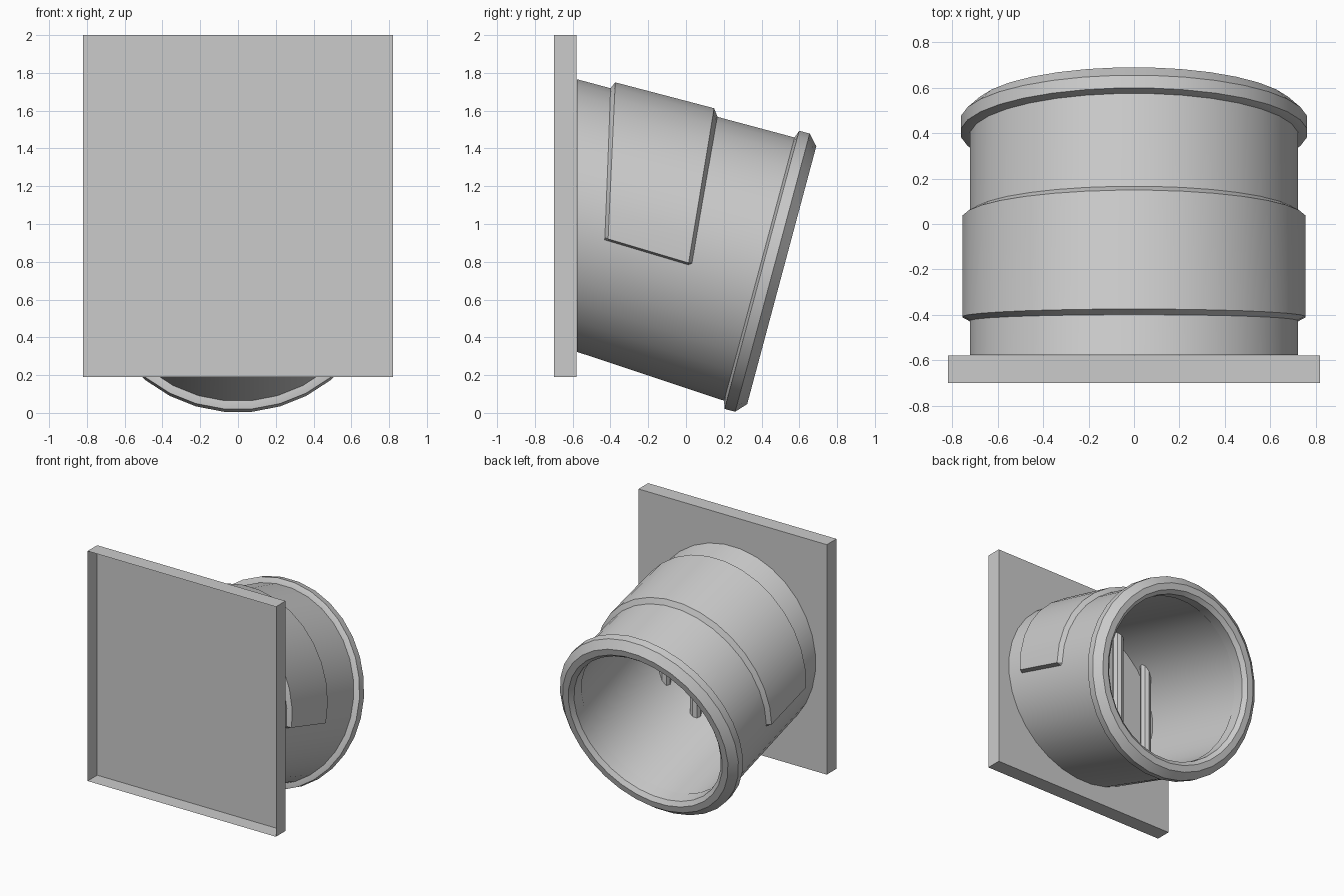
import bpy, bmesh, math
from mathutils import Vector

if "Cube" in bpy.data.objects:
    bpy.data.objects.remove(bpy.data.objects["Cube"])

SEG = 32
TILT = math.radians(15)
START, END = Vector((0, -0.578, 1.045)), Vector((0, 0.388, 0.761))
UP0, UP1 = Vector((0, 0, 1)), Vector((0, math.sin(TILT), math.cos(TILT)))
AXIS = Vector((0, math.cos(TILT), -math.sin(TILT)))


def pipe_point(t, angle, r, d=0.0):
    """Point on the pipe: t runs from plate to rim, d is extra distance past the end."""
    up = UP0.lerp(UP1, t).normalized()
    side = Vector((math.cos(angle), 0, 0))
    return START.lerp(END, t) + AXIS * d + (side + up * math.sin(angle)) * r


def finish(name, bm, smooth=True):
    bmesh.ops.recalc_face_normals(bm, faces=bm.faces)
    mesh = bpy.data.meshes.new(name)
    bm.to_mesh(mesh)
    bm.free()
    ob = bpy.data.objects.new(name, mesh)
    bpy.context.collection.objects.link(ob)
    if smooth:
        bpy.ops.object.select_all(action='DESELECT')
        ob.select_set(True)
        bpy.context.view_layer.objects.active = ob
        bpy.ops.object.shade_smooth_by_angle(angle=math.radians(25))
    return ob


def ring_sweep(name, profile):
    """Sweep a closed profile of (t, d, radius) around the pipe axis."""
    bm = bmesh.new()
    rings = [[bm.verts.new(pipe_point(t, (i + 0.5) * math.tau / SEG, r, d))
              for i in range(SEG)] for t, d, r in profile]
    for a, b in zip(rings, rings[1:] + rings[:1]):
        for i in range(SEG):
            j = (i + 1) % SEG
            bm.faces.new((a[i], a[j], b[j], b[i]))
    return finish(name, bm)


# Pipe wall, skewed between the upright plate and the tilted rim
ring_sweep("pipe_wall", [(0, 0, 0.725), (1, 0.01, 0.725), (1, 0.01, 0.635), (0, 0, 0.665)])

# Chamfered collar at the open end
ring_sweep("end_rim", [(1, 0, 0.725), (1, 0.014, 0.766), (1, 0.072, 0.766), (1, 0.123, 0.71),
                       (1, 0.123, 0.66), (1, 0.095, 0.63), (1, 0, 0.63)])

# Raised saddle band over the upper half, with bevelled borders
bm = bmesh.new()
step = math.tau / SEG
angles = [(i - 0.5) * step for i in range(SEG // 2 + 2)]
angles = [angles[0] - 0.02] + angles + [angles[-1] + 0.02]
ts = [0.155, 0.175, 0.625, 0.645]
rows = []
for k, t in enumerate(ts):
    rows.append([])
    for i, a in enumerate(angles):
        border = k in (0, 3) or i in (0, len(angles) - 1)
        rows[-1].append(bm.verts.new(pipe_point(t, a, 0.722 if border else 0.759)))
for a, b in zip(rows, rows[1:]):
    for i in range(len(angles) - 1):
        bm.faces.new((a[i], b[i], b[i + 1], a[i + 1]))
finish("saddle_band", bm)

# Wall plate: a shallow tray whose front is open
bm = bmesh.new()
bmesh.ops.create_cube(bm, size=1)
for v in bm.verts:
    v.co = Vector((v.co.x * 1.64, v.co.y * 0.12 - 0.64, v.co.z * 1.81 + 1.095))
front = [f for f in bm.faces if f.normal.y < -0.5]
bmesh.ops.delete(bm, geom=front, context='FACES_ONLY')
finish("wall_plate", bm, smooth=False)

# Upright grille bars inside the pipe
for n in range(-2, 3):
    x = n * 0.265
    half = math.sqrt(0.69 ** 2 - x ** 2)
    bm = bmesh.new()
    bmesh.ops.create_cone(bm, cap_ends=True, segments=8, radius1=0.042, radius2=0.042,
                          depth=2 * half)
    bmesh.ops.translate(bm, verts=bm.verts, vec=(x, -0.5, 1.022))
    finish(f"grille_bar_{n + 3}", bm, smooth=False)
